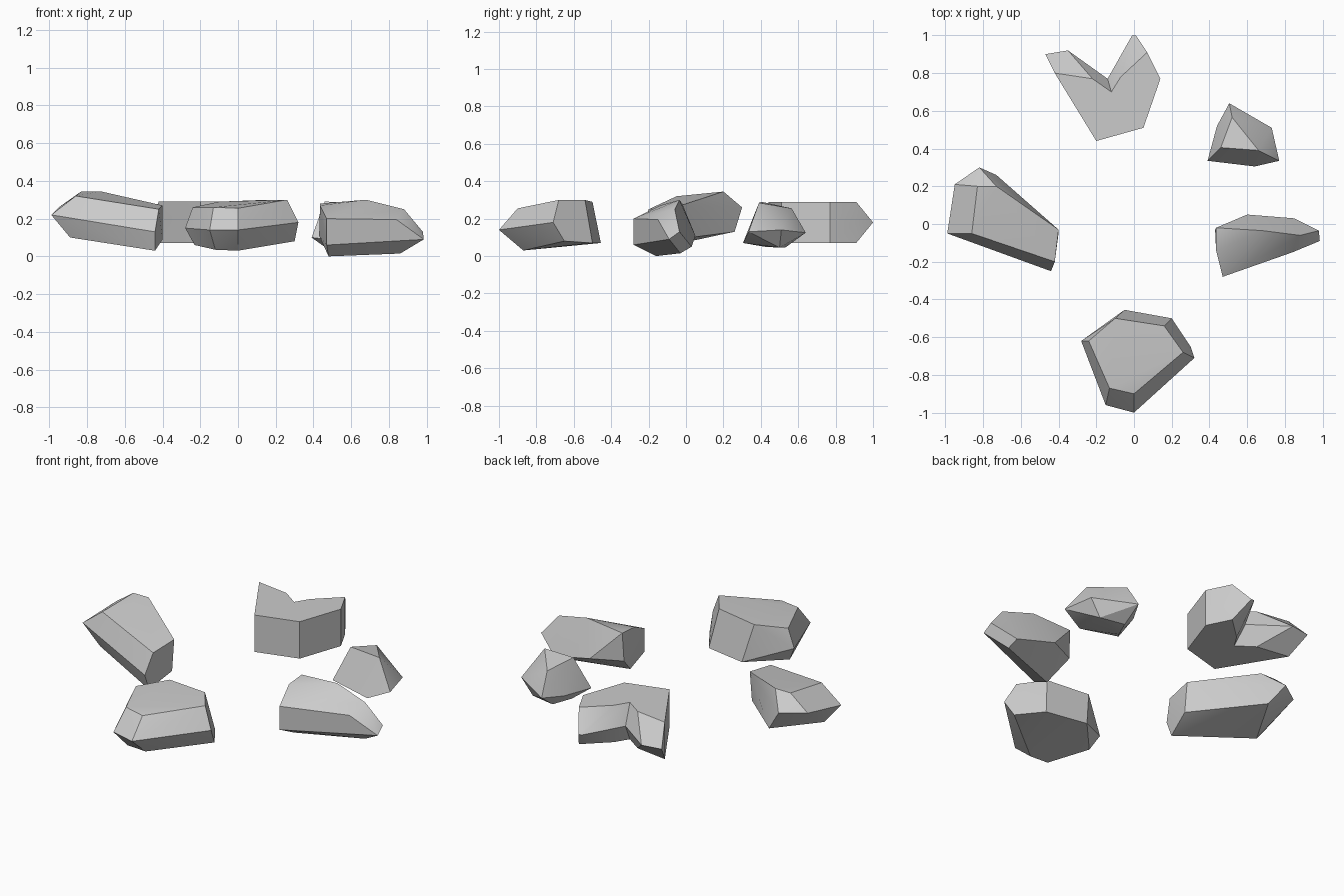
import bpy, bmesh


def finish(name, bm):
    """Turn a bmesh into an object with soft bevel-like shading and crisp hard edges."""
    bmesh.ops.recalc_face_normals(bm, faces=bm.faces)
    mesh = bpy.data.meshes.new(name)
    bm.to_mesh(mesh)
    bm.free()
    obj = bpy.data.objects.new(name, mesh)
    bpy.context.collection.objects.link(obj)
    bpy.ops.object.select_all(action='DESELECT')
    obj.select_set(True)
    bpy.context.view_layer.objects.active = obj
    bpy.ops.object.shade_smooth_by_angle(angle=0.52)
    return obj


def chipped_rock(name, corners):
    """Convex faceted stone wrapped around its corner points."""
    bm = bmesh.new()
    for c in corners:
        bm.verts.new(c)
    hull = bmesh.ops.convex_hull(bm, input=bm.verts)
    loose = [v for v in bm.verts if not v.link_faces]
    bmesh.ops.delete(bm, geom=loose, context='VERTS')
    bmesh.ops.dissolve_limit(bm, angle_limit=0.06, verts=bm.verts, edges=bm.edges)
    return finish(name, bm)


def layered_rock(name, layers):
    """Stone lofted through (z, outline) layers with equal point counts."""
    bm = bmesh.new()
    rings = [[bm.verts.new((x, y, z)) for x, y in outline] for z, outline in layers]
    n = len(rings[0])
    for a, b in zip(rings, rings[1:]):
        for i in range(n):
            j = (i + 1) % n
            bm.faces.new((a[i], a[j], b[j], b[i]))
    bm.faces.new(rings[0][::-1])
    bm.faces.new(rings[-1])
    bmesh.ops.remove_doubles(bm, verts=bm.verts, dist=0.001)
    return finish(name, bm)


# Left rock: long slab with a narrow front end
chipped_rock("left_rock", [
    (-0.99, -0.05, 0.22), (-0.95, 0.21, 0.26), (-0.82, 0.30, 0.26),
    (-0.83, 0.20, 0.345), (-0.73, 0.20, 0.345), (-0.86, -0.05, 0.32),
    (-0.73, 0.26, 0.13), (-0.89, -0.03, 0.10), (-0.40, -0.03, 0.27),
    (-0.42, -0.20, 0.25), (-0.44, -0.25, 0.13), (-0.40, -0.05, 0.09),
    (-0.44, -0.21, 0.03)])

# Front rock: broad flat-topped block
chipped_rock("front_rock", [
    (-0.24, -0.62, 0.26), (-0.10, -0.50, 0.29), (0.16, -0.54, 0.30),
    (0.26, -0.68, 0.30), (0.00, -0.90, 0.255), (-0.13, -0.87, 0.26),
    (-0.28, -0.62, 0.15), (0.32, -0.71, 0.18), (0.00, -1.00, 0.14),
    (-0.15, -0.96, 0.14), (-0.05, -0.455, 0.07), (0.20, -0.50, 0.07),
    (0.30, -0.65, 0.08), (0.00, -0.87, 0.03), (-0.12, -0.87, 0.035),
    (-0.23, -0.65, 0.06)])

# Right rock: ridged wedge tapering outwards
chipped_rock("right_rock", [
    (0.435, -0.02, 0.28), (0.435, -0.14, 0.27), (0.68, -0.035, 0.30),
    (0.88, -0.06, 0.25), (0.98, -0.035, 0.13), (0.985, -0.09, 0.09),
    (0.85, 0.03, 0.05), (0.86, -0.03, 0.015), (0.60, 0.05, 0.11),
    (0.43, -0.03, 0.11), (0.47, -0.28, 0.20), (0.84, -0.15, 0.195),
    (0.47, -0.28, 0.06), (0.48, -0.16, 0.0)])

# Small rock: back right
chipped_rock("small_rock", [
    (0.46, 0.405, 0.29), (0.66, 0.39, 0.285), (0.52, 0.565, 0.255),
    (0.77, 0.335, 0.13), (0.64, 0.305, 0.07), (0.39, 0.335, 0.10),
    (0.44, 0.52, 0.11), (0.505, 0.64, 0.125), (0.73, 0.51, 0.14),
    (0.46, 0.42, 0.05), (0.66, 0.50, 0.045), (0.51, 0.53, 0.045)])

# Back rock: split slab with two pointed arms around a notch
flat = [(-0.42, 0.80), (-0.42, 0.80), (-0.20, 0.44), (0.05, 0.51), (0.14, 0.77),
        (0.07, 0.91), (0.07, 0.91), (-0.07, 0.78), (-0.12, 0.70), (-0.22, 0.77)]
waist = [(-0.47, 0.90), (-0.42, 0.80), (-0.20, 0.44), (0.05, 0.51), (0.14, 0.77),
         (0.07, 0.91), (0.01, 1.00), (-0.01, 1.00), (-0.14, 0.77), (-0.35, 0.92)]
layered_rock("back_rock", [(0.07, flat), (0.18, waist), (0.29, flat)])
